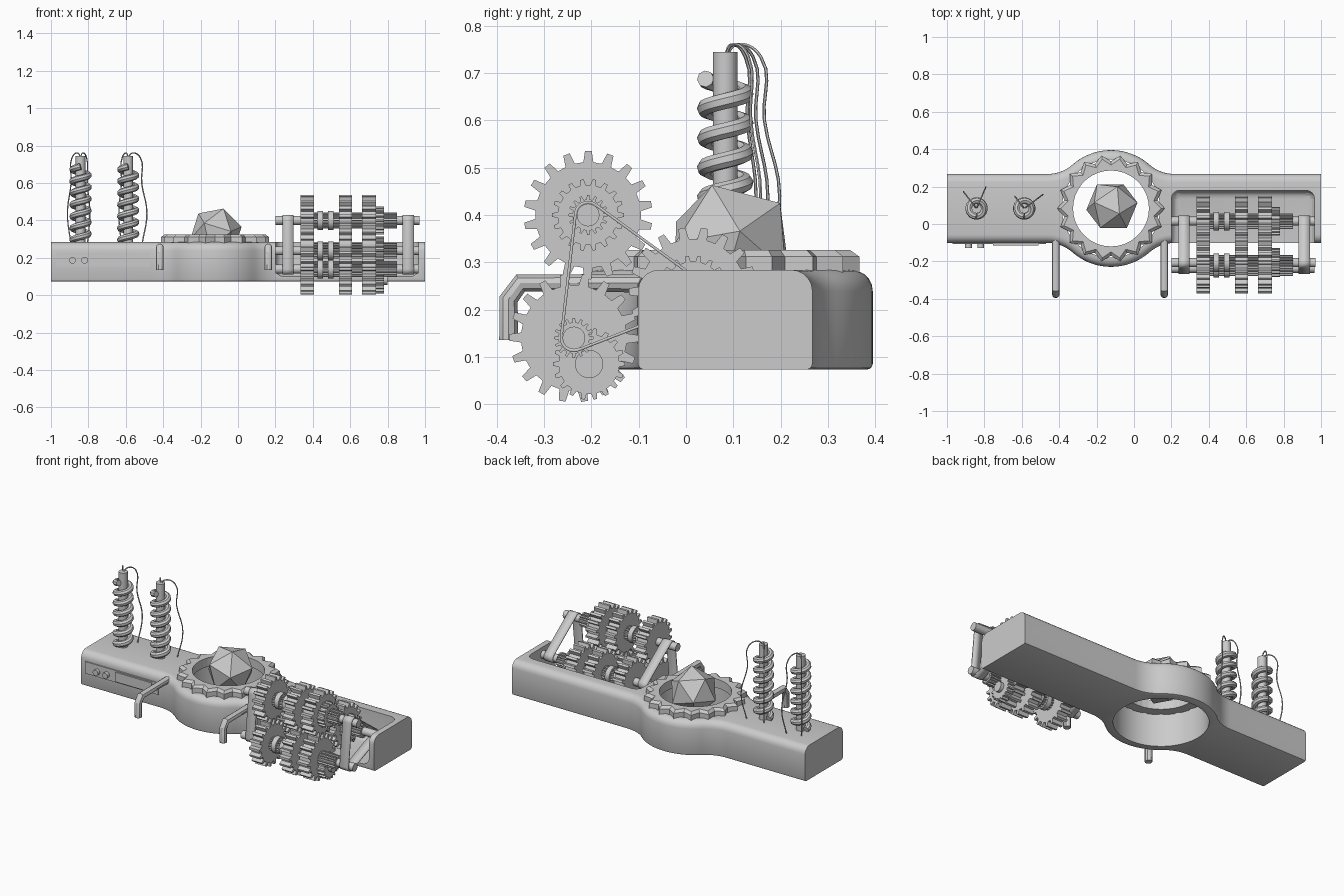
import bpy, bmesh, math
from math import sin, cos, pi, radians
from mathutils import Vector
from mathutils.geometry import convex_hull_2d

if "Cube" in bpy.data.objects:
    bpy.data.objects.remove(bpy.data.objects["Cube"])


def finish(bm, name, smooth=None):
    bmesh.ops.recalc_face_normals(bm, faces=bm.faces[:])
    me = bpy.data.meshes.new(name)
    bm.to_mesh(me)
    bm.free()
    ob = bpy.data.objects.new(name, me)
    bpy.context.collection.objects.link(ob)
    if smooth:
        shade(ob, smooth)
    return ob


def select(ob):
    bpy.ops.object.select_all(action='DESELECT')
    ob.select_set(True)
    bpy.context.view_layer.objects.active = ob


def shade(ob, angle=35):
    select(ob)
    bpy.ops.object.shade_smooth_by_angle(angle=radians(angle))


def prism(points, vec):
    bm = bmesh.new()
    f = bm.faces.new([bm.verts.new(p) for p in points])
    ext = bmesh.ops.extrude_face_region(bm, geom=[f], use_keep_orig=True)
    bmesh.ops.translate(bm, vec=vec, verts=[v for v in ext['geom'] if isinstance(v, bmesh.types.BMVert)])
    return bm


def rod(name, a, b, r, n=24):
    a, b = Vector(a), Vector(b)
    bpy.ops.mesh.primitive_cylinder_add(vertices=n, radius=r, depth=(b - a).length, location=(a + b) / 2)
    ob = bpy.context.object
    ob.name = name
    ob.rotation_euler = (b - a).to_track_quat('Z', 'Y').to_euler()
    shade(ob)
    return ob


def box(name, lo, hi):
    bm = prism([(lo[0], lo[1], lo[2]), (hi[0], lo[1], lo[2]), (hi[0], hi[1], lo[2]), (lo[0], hi[1], lo[2])],
               (0, 0, hi[2] - lo[2]))
    return finish(bm, name)


def tube(name, pts, r, smooth_path=False, res=3):
    cu = bpy.data.curves.new(name, 'CURVE')
    cu.dimensions = '3D'
    cu.bevel_depth, cu.bevel_resolution, cu.use_fill_caps = r, res, True
    sp = cu.splines.new('BEZIER' if smooth_path else 'POLY')
    if smooth_path:
        sp.bezier_points.add(len(pts) - 1)
        for bp, p in zip(sp.bezier_points, pts):
            bp.co = p
            bp.handle_left_type = bp.handle_right_type = 'AUTO'
        sp.resolution_u = 5
    else:
        sp.points.add(len(pts) - 1)
        for q, p in zip(sp.points, pts):
            q.co = (*p, 1)
    ob = bpy.data.objects.new(name, cu)
    bpy.context.collection.objects.link(ob)
    select(ob)
    bpy.ops.object.convert(target='MESH')
    shade(bpy.context.object)


def gear(name, x0, x1, c, R, depth, teeth, turn=0.0):
    pts, step = [], 2 * pi / teeth
    for i in range(teeth):
        for f, r in ((-.27, R - depth), (-.15, R), (.15, R), (.27, R - depth)):
            a = (i + f) * step + turn
            pts.append((x0, c[0] + r * cos(a), c[1] + r * sin(a)))
    finish(prism(pts, (x1 - x0, 0, 0)), name)


# body outline: bar with a round hub, blended by fillets
HX, CY, W, R, F = -.123, .083, .1845, .312, .2
dx = math.sqrt((R + F) ** 2 - (W + F) ** 2)
ang = math.atan2(W + F, dx)
right = [(dx + F * cos(a), W + F + F * sin(a)) for a in [-pi / 2 - (pi / 2 - ang) * i / 8 for i in range(8)]]
arc = [(R * cos(a), R * sin(a)) for a in [ang + (pi - 2 * ang) * i / 20 for i in range(21)]]
back = right + arc + [(-x, y) for x, y in reversed(right)]
back = [(1, CY + W)] + [(HX + x, CY + y) for x, y in back] + [(-1, CY + W)]
outline = back + [(x, 2 * CY - y) for x, y in reversed(back)]
bm = prism([(x, y, .073) for x, y in outline], (0, 0, .211))


def rim(z):
    return [e for e in bm.edges if all(abs(v.co.z - z) < 1e-4 for v in e.verts)
            and not all(abs(v.co.x) > .999 for v in e.verts)]


bmesh.ops.bevel(bm, geom=rim(.284), offset=.045, segments=5, profile=.5, affect='EDGES')
bmesh.ops.bevel(bm, geom=rim(.073), offset=.012, segments=2, profile=.5, affect='EDGES')
body = finish(bm, "base_body")

# hub hole and front-open gear pocket
hole = rod("hole_cutter", (HX, CY, -.2), (HX, CY, .6), .262, 64)
pocket = box("pocket_cutter", (.2, -.5, .1), (.965, .18, .5))
bev = pocket.modifiers.new("round", 'BEVEL')
bev.width, bev.segments = .045, 4
for cut in (hole, pocket):
    cut.hide_render = True
    m = body.modifiers.new("cut", 'BOOLEAN')
    m.operation, m.object, m.solver = 'DIFFERENCE', cut, 'EXACT'
select(body)
for m in list(body.modifiers):
    bpy.ops.object.modifier_apply(modifier=m.name)
for cut in (hole, pocket):
    bpy.data.objects.remove(cut)
shade(body, 30)

# toothed crown ring around the hub hole
N = 36
bm = bmesh.new()
loops = []
for z, tip, root in ((.272, .288, .252), (.312, .288, .252), (.326, .268, .232), (.326, .203, .203), (.272, .203, .203)):
    loops.append([bm.verts.new((HX + (root if i % 2 else tip) * cos(2 * pi * i / N),
                                CY + (root if i % 2 else tip) * sin(2 * pi * i / N), z)) for i in range(N)])
for a, b in zip(loops, loops[1:] + loops[:1]):
    for i in range(N):
        bm.faces.new((a[i], a[(i + 1) % N], b[(i + 1) % N], b[i]))
finish(bm, "crown_ring")

# faceted crystal
bpy.ops.mesh.primitive_ico_sphere_add(subdivisions=1, radius=.142, location=(-.118, .095, .333), rotation=(.36, .2, .3))
bpy.context.object.name = "crystal"

# coil towers with loose wires
wires = {-.842: ((-.07, .09), (.05, .115)), -.587: ((-.05, .065), (.1, .075))}
for x, ends in wires.items():
    rod("coil_core", (x, CY, .27), (x, CY, .745), .026)
    turns, n = 6.3, 18
    total = int(turns * n)
    pts = []
    for i in range(total + 1):
        a = -pi / 2 - 2 * pi * (total - i) / n
        pts.append((x + .042 * cos(a), CY + .042 * sin(a), .295 + .393 * i / total))
    tube("coil_winding", pts, .018, res=2)
    for ex, ey in ends:
        tube("coil_wire", [(x + k * ex, CY + k * ey, z) for k, z in
                           ((0, .735), (.2, .76), (.65, .735), (.72, .6), (1, .44), (.75, .28))], .0035, True, 1)

# control panel
box("control_panel", (-.97, -.108, .155), (-.47, -.09, .228))
box("panel_slot_cover", (-.755, -.115, .162), (-.51, -.09, .221))
for x in (-.885, -.82):
    rod("panel_knob", (x, -.09, .187), (x, -.128, .187), .018)

# bent pipe handles
for x in (-.418, .162):
    tube("pipe_handle", [(x, -.04, .256), (x, -.35, .256), (x, -.375, .222), (x, -.375, .136)], .021)

# gear train: three parallel shafts
shafts = {"rear": ((.015, .238), .195, .97), "upper": ((-.207, .4), .2, .97), "lower": ((-.237, .14), .2, .965)}
for k, (name, (c, x0, x1)) in enumerate(shafts.items()):
    rod(name + "_shaft", (x0, *c), (x1, *c), .024)
    for g0, g1 in ((.335, .405), (.54, .61), (.662, .737)):
        gear(name + "_big_gear", g0, g1, c, .136, .024, 18, k * .17)
    for g0, g1 in ((.405, .54), (.61, .662), (.737, .85)):
        gear(name + "_pinion", g0, g1, c, .042, .009, 16)
    m = (-.205, .085) if name == "lower" else c
    gear(name + "_medium_gear", .737, .78, m, .076, .012, 18)
    for g0, g1 in ((.425, .455), (.48, .51)):
        rod(name + "_collar", (g0, *c), (g1, *c), .05)
rod("idler_shaft", (.7, -.205, .085), (.8, -.205, .085), .03)

# drive belts around the three shafts
for x0 in (.237, .88):
    pts = [Vector((c[0] + .03 * cos(a), c[1] + .03 * sin(a))) for c, _, _ in shafts.values()
           for a in [2 * pi * i / 24 for i in range(24)]]
    hull = [pts[i] for i in convex_hull_2d(pts)]
    bm = bmesh.new()
    rows = [[bm.verts.new((x, *p)) for p in hull] for x in (x0, x0 + .06)]
    for i in range(len(hull)):
        j = (i + 1) % len(hull)
        bm.faces.new((rows[0][i], rows[0][j], rows[1][j], rows[1][i]))
    bmesh.ops.recalc_face_normals(bm, faces=bm.faces[:])
    belt = finish(bm, "drive_belt", 35)
    s = belt.modifiers.new("thickness", 'SOLIDIFY')
    s.thickness = .006
